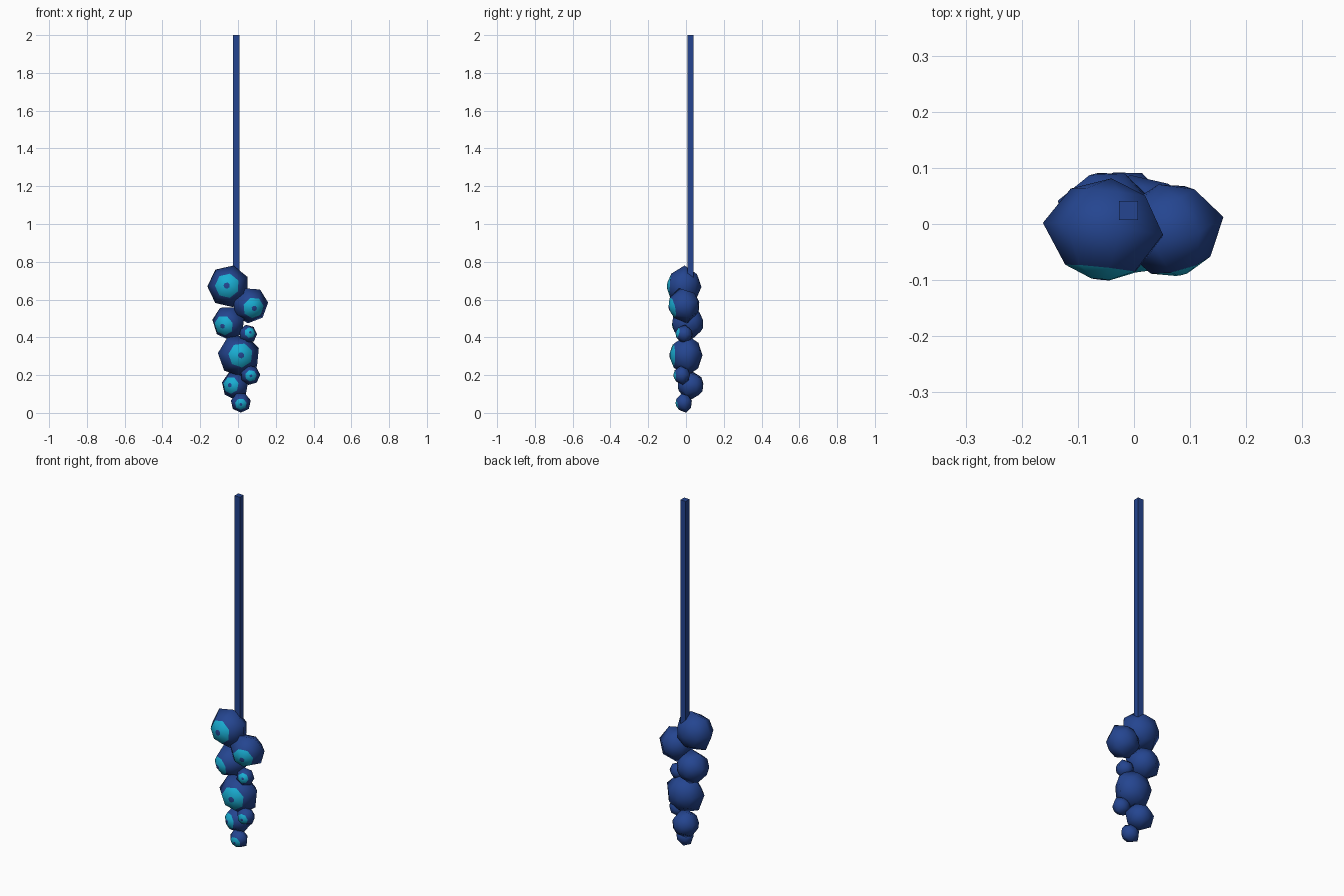
import bpy, bmesh
from math import cos, sin, pi, sqrt
from mathutils import Vector

if "Cube" in bpy.data.objects:
    bpy.data.objects.remove(bpy.data.objects["Cube"])


def material(name, color):
    m = bpy.data.materials.new(name)
    m.diffuse_color = (*color, 1)
    m.use_nodes = True
    m.node_tree.nodes["Principled BSDF"].inputs["Base Color"].default_value = m.diffuse_color
    return m


navy = material("navy", (0.018, 0.06, 0.28))
cyan = material("cyan", (0.01, 0.42, 0.65))

SIDES = 7
# (radius, forward) rings: pupil, iris edge, equator, back ring
RINGS = [(0.15, 0.97), (0.58, 0.76), (1.0, 0.0), (0.62, -0.72)]


def eye_bulb(name, center, radius, depth, eye_x, eye_z, roll):
    """Seven-sided bulb whose pupil and iris look toward the given front spot."""
    c = Vector(center)
    dx, dz = (eye_x - c.x) / radius, (eye_z - c.z) / radius
    look = Vector((dx, -sqrt(1 - dx * dx - dz * dz), dz))
    side = look.cross(Vector((0, 0, 1))).normalized()
    up = side.cross(look)
    bm = bmesh.new()
    loops = []
    for r, f in RINGS:
        loops.append([bm.verts.new(c + look * f * depth
                      + (side * cos(a) + up * sin(a)) * r * radius)
                      for a in (roll + 2 * pi * i / SIDES for i in range(SIDES))])
    bm.faces.new(loops[0])
    for k in range(len(loops) - 1):
        for i in range(SIDES):
            j = (i + 1) % SIDES
            f = bm.faces.new((loops[k][i], loops[k + 1][i], loops[k + 1][j], loops[k][j]))
            f.material_index = 1 if k == 0 else 0
    tip = bm.verts.new(c - look * depth)
    for i in range(SIDES):
        bm.faces.new((loops[-1][i], tip, loops[-1][(i + 1) % SIDES]))
    bmesh.ops.recalc_face_normals(bm, faces=bm.faces)
    for f in bm.faces:
        f.smooth = True
    me = bpy.data.meshes.new(name)
    bm.to_mesh(me)
    bm.free()
    me.materials.append(navy)
    me.materials.append(cyan)
    bpy.context.collection.objects.link(bpy.data.objects.new(name, me))


# Cluster of bulbs: centre, radius, depth, pupil x, pupil z, roll
BULBS = [
    ((-0.05, -0.01, 0.67), 0.113, 0.092, -0.062, 0.675, 0.0),
    ((0.065, -0.01, 0.57), 0.098, 0.085, 0.09, 0.55, 0.3),
    ((-0.05, 0.01, 0.475), 0.093, 0.088, -0.085, 0.458, 0.2),
    ((0.053, -0.01, 0.418), 0.05, 0.047, 0.067, 0.427, 0.5),
    ((0.005, 0.0, 0.305), 0.113, 0.088, 0.02, 0.305, 0.1),
    ((0.065, -0.022, 0.2), 0.053, 0.045, 0.07, 0.195, 0.4),
    ((-0.015, 0.025, 0.146), 0.078, 0.072, -0.047, 0.147, 0.2),
    ((0.015, -0.012, 0.054), 0.054, 0.044, 0.015, 0.042, 0.22),
]
for n, b in enumerate(BULBS):
    eye_bulb(f"eye_bulb_{n + 1}", *b)

# Square hanging stem
top, bottom = 2.0, 0.66
bpy.ops.mesh.primitive_cube_add(size=1, location=(-0.01, 0.024, (top + bottom) / 2))
stem = bpy.context.object
stem.name = "stem"
stem.scale = (0.034, 0.034, top - bottom)
stem.data.materials.append(navy)
